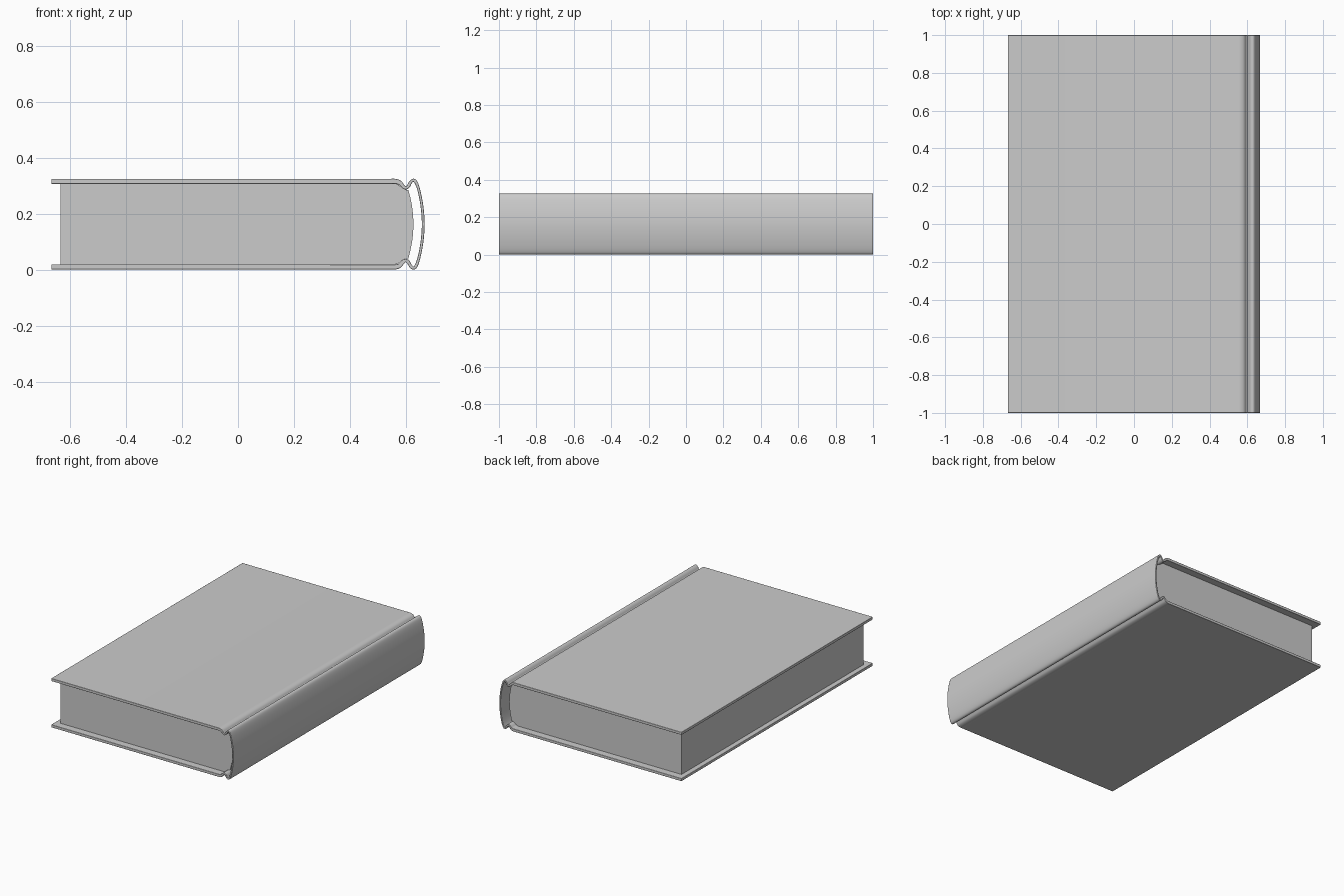
import bpy, bmesh
from mathutils import Vector

if "Cube" in bpy.data.objects:
    bpy.data.objects.remove(bpy.data.objects["Cube"])

MID = 0.1635  # height of the book's horizontal mirror plane


def smooth_path(pts, steps=5):
    """Catmull-Rom interpolation through the points."""
    p = [pts[0]] + pts + [pts[-1]]
    out = []
    for i in range(1, len(p) - 2):
        a, b, c, d = p[i - 1:i + 3]
        for s in range(steps):
            t = s / steps
            out.append(0.5 * (2 * b + (c - a) * t + (2 * a - 5 * b + 4 * c - d) * t * t
                              + (3 * b - a - 3 * c + d) * t ** 3))
    return out + [pts[-1]]


def mirrored(half):
    """Append the reflection of a half profile whose last point is on the mid plane."""
    return half + [Vector((p.x, -p.y, *p[2:])) for p in reversed(half[:-1])]


def make_object(name, bm, bevel):
    bmesh.ops.recalc_face_normals(bm, faces=bm.faces)
    mesh = bpy.data.meshes.new(name)
    bm.to_mesh(mesh)
    bm.free()
    ob = bpy.data.objects.new(name, mesh)
    bpy.context.collection.objects.link(ob)
    bpy.ops.object.select_all(action='DESELECT')
    ob.select_set(True)
    bpy.context.view_layer.objects.active = ob
    if bevel:
        mod = ob.modifiers.new("soft_edges", 'BEVEL')
        mod.width, mod.segments = bevel, 2
        mod.limit_method, mod.angle_limit = 'ANGLE', 1.2
    bpy.ops.object.shade_smooth_by_angle(angle=0.6)
    return ob


# Cover: one wrapped strip (x, half height, thickness), board -> hinge groove -> spine
hinge = [Vector(p) for p in (
    (0.545, 0.153, 0.018), (0.562, 0.153, 0.018), (0.578, 0.148, 0.016),
    (0.590, 0.135, 0.013), (0.600, 0.130, 0.012), (0.609, 0.136, 0.012),
    (0.617, 0.150, 0.011), (0.627, 0.157, 0.011), (0.637, 0.148, 0.011),
    (0.648, 0.115, 0.010), (0.658, 0.060, 0.010), (0.662, 0.000, 0.010))]
line = [Vector((-0.667, 0.153, 0.018))] + smooth_path(mirrored(hinge)) \
    + [Vector((-0.667, -0.153, 0.018))]
bm = bmesh.new()
rings = []
for i, p in enumerate(line):
    d = (line[min(i + 1, len(line) - 1)] - line[max(i - 1, 0)]).xy.normalized()
    n = Vector((-d.y, d.x)) * p.z / 2
    o, q = p.xy + n, p.xy - n
    rings.append([bm.verts.new((v.x, y, MID + v.y))
                  for v, y in ((o, -1), (o, 1), (q, 1), (q, -1))])
for a, b in zip(rings, rings[1:]):
    for k in range(4):
        j = (k + 1) % 4
        bm.faces.new((a[k], a[j], b[j], b[k]))
bm.faces.new(rings[0])
bm.faces.new(rings[-1])
make_object("cover", bm, 0.002)

# Page block: flat fore edge, shoulders pressed in by the grooves, rounded back
half = [Vector(p) for p in (
    (-0.634, 0.144), (0.562, 0.144), (0.576, 0.139), (0.588, 0.128), (0.599, 0.123),
    (0.609, 0.122), (0.616, 0.095), (0.622, 0.065), (0.626, 0.032), (0.627, 0.0))]
bm = bmesh.new()
face = bm.faces.new([bm.verts.new((p.x, -0.952, MID + p.y)) for p in mirrored(half)])
ext = bmesh.ops.extrude_face_region(bm, geom=[face], use_keep_orig=True)
bmesh.ops.translate(bm, vec=(0, 1.904, 0),
                    verts=[g for g in ext["geom"] if isinstance(g, bmesh.types.BMVert)])
make_object("page_block", bm, 0)
